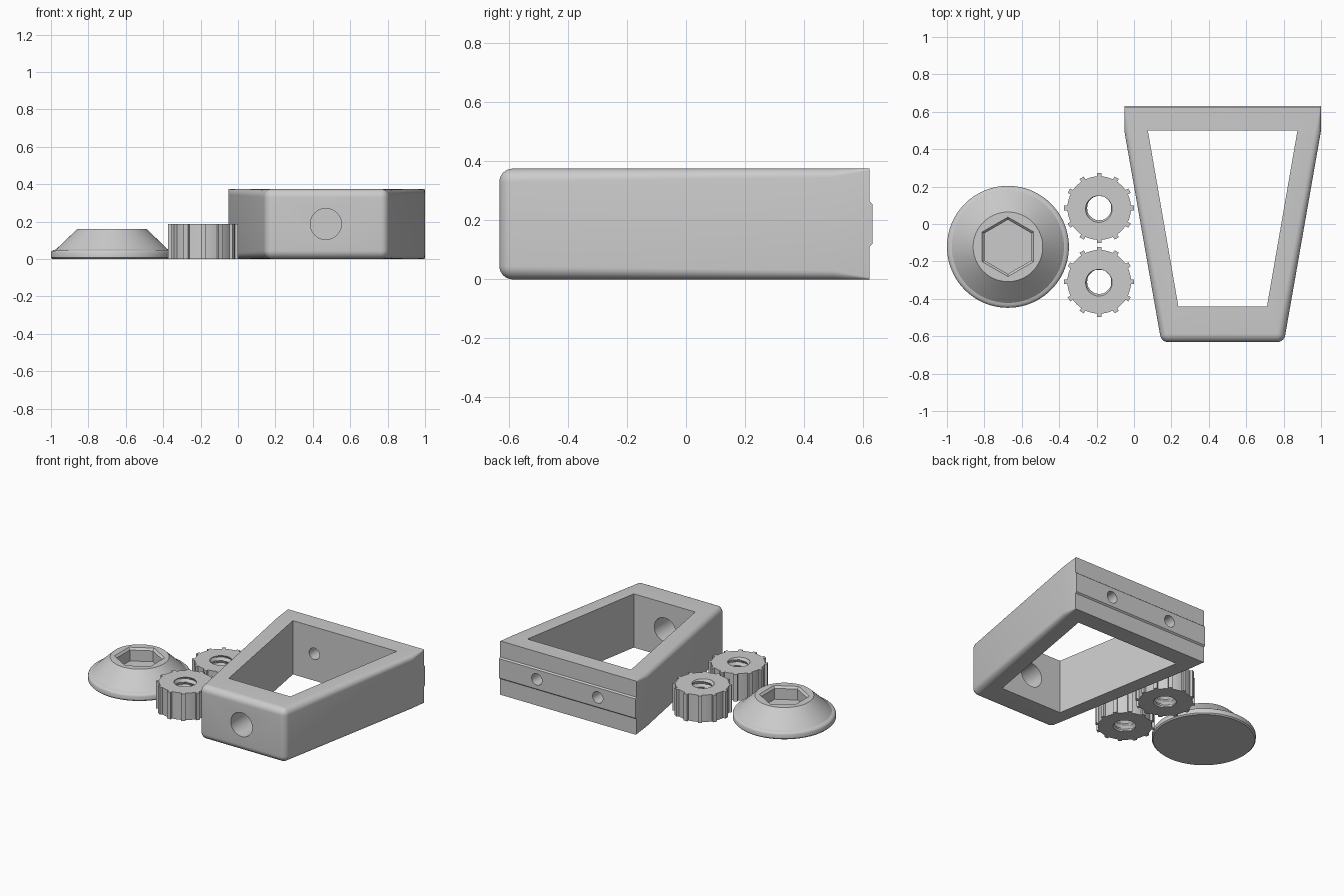
import bpy
import bmesh
from math import sin, cos, pi, radians, tau
from mathutils import Matrix, Vector

cube = bpy.data.objects.get("Cube")
if cube:
    bpy.data.objects.remove(cube, do_unlink=True)

grey = bpy.data.materials.new("plain grey")
grey.use_nodes = True
COLOUR = (0.6, 0.6, 0.6, 1)
grey.diffuse_color = COLOUR
grey.node_tree.nodes["Principled BSDF"].inputs["Base Color"].default_value = COLOUR


def make_object(name, bm):
    bmesh.ops.recalc_face_normals(bm, faces=bm.faces)
    mesh = bpy.data.meshes.new(name)
    bm.to_mesh(mesh)
    bm.free()
    mesh.materials.append(grey)
    obj = bpy.data.objects.new(name, mesh)
    bpy.context.collection.objects.link(obj)
    return obj


def loft(name, rings):
    """Skin a list of equal-length point rings and cap both ends."""
    bm = bmesh.new()
    rows = [[bm.verts.new(p) for p in ring] for ring in rings]
    n = len(rows[0])
    for a, b in zip(rows, rows[1:]):
        for i in range(n):
            j = (i + 1) % n
            bm.faces.new((a[i], a[j], b[j], b[i]))
    bm.faces.new(rows[0][::-1])
    bm.faces.new(rows[-1])
    return make_object(name, bm)


def circle(centre, r, z, n, turn=0.0):
    return [(centre[0] + r * cos(turn + tau * i / n),
             centre[1] + r * sin(turn + tau * i / n), z) for i in range(n)]


def prism(name, outline, z0, z1):
    return loft(name, [[(x, y, z) for x, y in outline] for z in (z0, z1)])


def bore(name, x, z, r, y0, y1):
    """Cylinder cutter running along y."""
    ring = [(x + r * cos(tau * i / 40), z + r * sin(tau * i / 40)) for i in range(40)]
    return loft(name, [[(px, y, pz) for px, pz in ring] for y in (y0, y1)])


def cut(obj, cutter):
    cutter.hide_render = True
    mod = obj.modifiers.new("cut", "BOOLEAN")
    mod.operation = "DIFFERENCE"
    mod.solver = "EXACT"
    mod.object = cutter
    bpy.context.view_layer.objects.active = obj
    bpy.ops.object.modifier_apply(modifier=mod.name)
    bpy.data.objects.remove(cutter, do_unlink=True)


def smooth(obj):
    bpy.ops.object.select_all(action="DESELECT")
    obj.select_set(True)
    bpy.context.view_layer.objects.active = obj
    bpy.ops.object.shade_smooth_by_angle(angle=radians(30))


# Tapered frame: hull of rounded front corners and a squarer back section
CX, H, BACK, FRONT = 0.474, 0.375, 0.526, 0.335
R = 0.045
bm = bmesh.new()
for side in (-1, 1):
    for z in (R, H - R):
        place = Matrix.Translation((CX + side * (FRONT - R), -0.632 + R, z))
        bmesh.ops.create_uvsphere(bm, u_segments=32, v_segments=16, radius=R, matrix=place)
    for y, r in ((0.5, 0.03), (0.622, 0.006)):
        for top in (-1, 1):
            for i in range(7):
                a = i * pi / 12
                bm.verts.new((CX + side * (BACK - r + r * cos(a)), y,
                              H / 2 + top * (H / 2 - r + r * sin(a))))
result = bmesh.ops.convex_hull(bm, input=bm.verts)
inside = {v for v in result["geom_interior"] if isinstance(v, bmesh.types.BMVert)}
bmesh.ops.delete(bm, geom=list(inside), context="VERTS")
bmesh.ops.dissolve_limit(bm, angle_limit=radians(0.3), verts=bm.verts, edges=bm.edges)
frame = make_object("tapered_frame", bm)

# Frame opening
cut(frame, prism("opening_cutter", [(CX - 0.4, 0.5), (CX - 0.237, -0.44),
                                    (CX + 0.237, -0.44), (CX + 0.4, 0.5)], -0.1, 0.5))

# Raised band along the back
band = [(0.6, 0.11), (0.62, 0.11), (0.632, 0.12),
        (0.632, 0.255), (0.62, 0.265), (0.6, 0.265)]
ridge = loft("back_ridge", [[(CX + s * BACK, y, z) for y, z in band] for s in (-1, 1)])

# Screw holes
cut(frame, bore("front_hole_cutter", CX - 0.004, H / 2, 0.083, -0.8, -0.3))
for side in (-1, 1):
    for part in (frame, ridge):
        cut(part, bore("back_hole_cutter", CX + side * 0.235, H / 2, 0.04, 0.4, 0.8))
smooth(frame)
smooth(ridge)

# Conical cap with a hexagonal socket
C = (-0.674, -0.122)
profile = [(0.318, 0), (0.326, 0.008), (0.326, 0.034), (0.322, 0.042),
           (0.313, 0.048), (0.3, 0.051), (0.186, 0.16)]
cap = loft("conical_cap", [circle(C, r, z, 96) for r, z in profile])
socket = [(0.145, 0.07), (0.145, 0.146), (0.16, 0.161), (0.16, 0.2)]
cut(cap, loft("socket_cutter", [circle(C, r, z, 6, pi / 2) for r, z in socket]))
smooth(cap)


# Toothed nuts with a helical thread inside
def thread_cutter(centre, pitch=0.04, n=40):
    rings = []
    for k in range(-4, 43):
        z = k * 0.005
        ring = []
        for i in range(n):
            wave = abs(((z / pitch - i / n) % 1) * 2 - 1)
            r = 0.064 + 0.014 * wave
            ring.append((centre[0] + r * cos(tau * i / n),
                         centre[1] + r * sin(tau * i / n), z))
        rings.append(ring)
    return loft("thread_cutter", rings)


def toothed_nut(name, centre, teeth=12, body=0.17, tip=0.187, half=0.013):
    outline = []
    for t in range(teeth):
        a = tau * t / teeth
        for r, w in ((body, -half), (tip, -half), (tip, half), (body, half)):
            p = Matrix.Rotation(a, 2) @ Vector((r, w))
            outline.append((centre[0] + p.x, centre[1] + p.y))
        gap = half / body
        for i in range(1, 5):
            b = a + gap + (tau / teeth - 2 * gap) * i / 5
            outline.append((centre[0] + body * cos(b), centre[1] + body * sin(b)))
    nut = prism(name, outline, 0, 0.188)
    cut(nut, thread_cutter(centre))
    smooth(nut)


toothed_nut("back_nut", (-0.186, 0.085))
toothed_nut("front_nut", (-0.186, -0.309))
